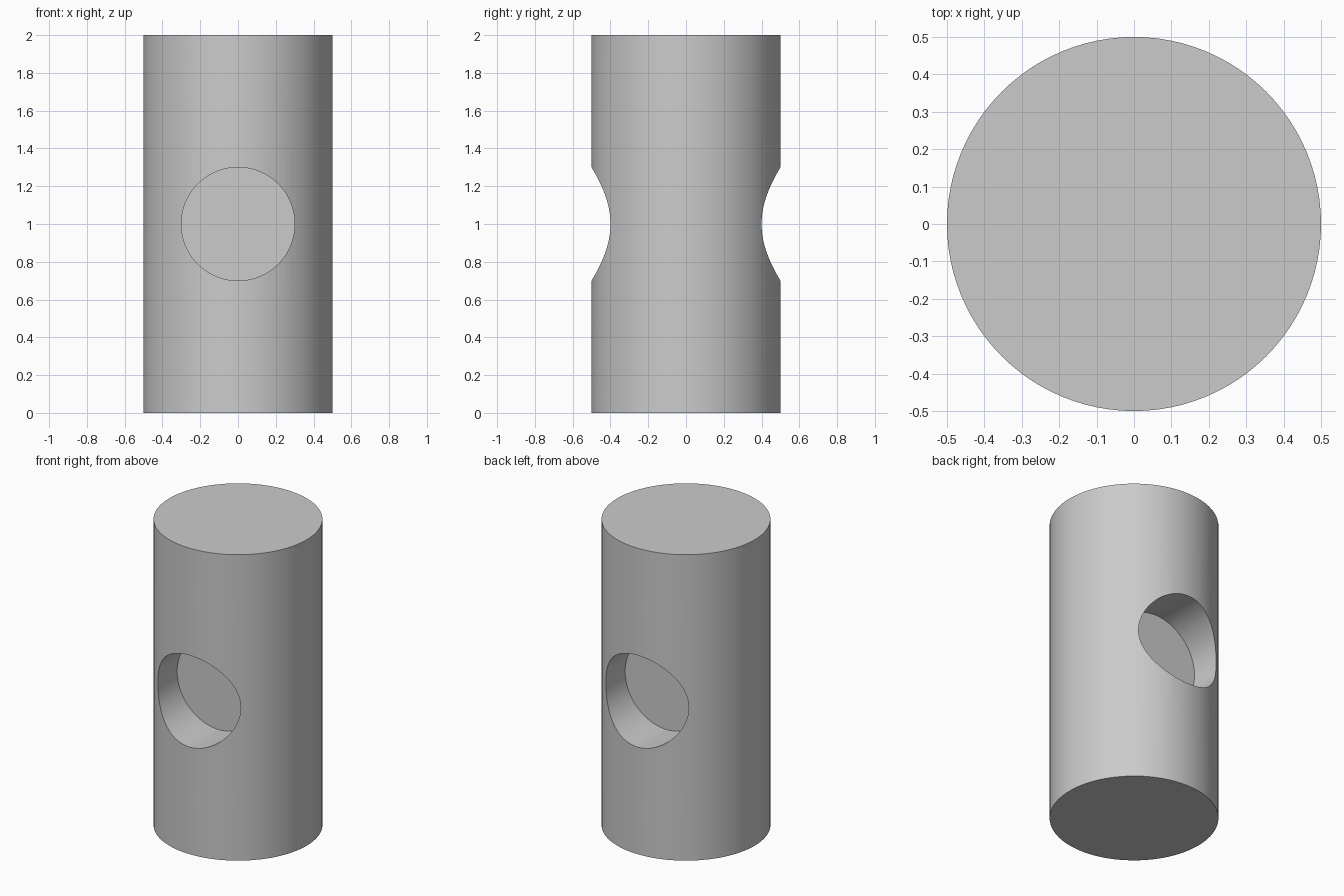
import bpy
import math

RADIUS, HEIGHT = 0.5, 2.0
HOLE_RADIUS, FLOOR_Y, CUT_LENGTH = 0.3, 0.2, 0.6

default = bpy.data.objects.get("Cube")
if default:
    bpy.data.objects.remove(default, do_unlink=True)

# Plain grey material
grey = bpy.data.materials.new("light grey")
grey.use_nodes = True
colour = (0.6, 0.6, 0.6, 1.0)
grey.diffuse_color = colour
grey.node_tree.nodes["Principled BSDF"].inputs["Base Color"].default_value = colour


def cylinder(name, radius, depth, location, tilt=0.0):
    bpy.ops.mesh.primitive_cylinder_add(vertices=96, radius=radius, depth=depth,
                                        location=location, rotation=(tilt, 0, 0))
    obj = bpy.context.object
    obj.name = name
    obj.data.materials.append(grey)
    return obj


# Upright solid body
body = cylinder("cylinder_body", RADIUS, HEIGHT, (0, 0, HEIGHT / 2))

# Flat-bottomed blind holes in the front and back
cutters = []
for side, label in ((-1, "front"), (1, "back")):
    y = side * (FLOOR_Y + CUT_LENGTH / 2)
    cutter = cylinder(label + "_hole_cutter", HOLE_RADIUS, CUT_LENGTH,
                      (0, y, HEIGHT / 2), math.pi / 2)
    cutter.hide_render = True
    cutters.append(cutter)
    cut = body.modifiers.new(label + "_hole", "BOOLEAN")
    cut.operation = "DIFFERENCE"
    cut.solver = "EXACT"
    cut.object = cutter

# Apply the cuts, then drop the cutters
bpy.ops.object.select_all(action="DESELECT")
body.select_set(True)
bpy.context.view_layer.objects.active = body
for name in [m.name for m in body.modifiers]:
    bpy.ops.object.modifier_apply(modifier=name)
for cutter in cutters:
    bpy.data.objects.remove(cutter, do_unlink=True)

# Smooth walls with crisp rims
bpy.ops.object.shade_smooth_by_angle(angle=math.radians(30))
